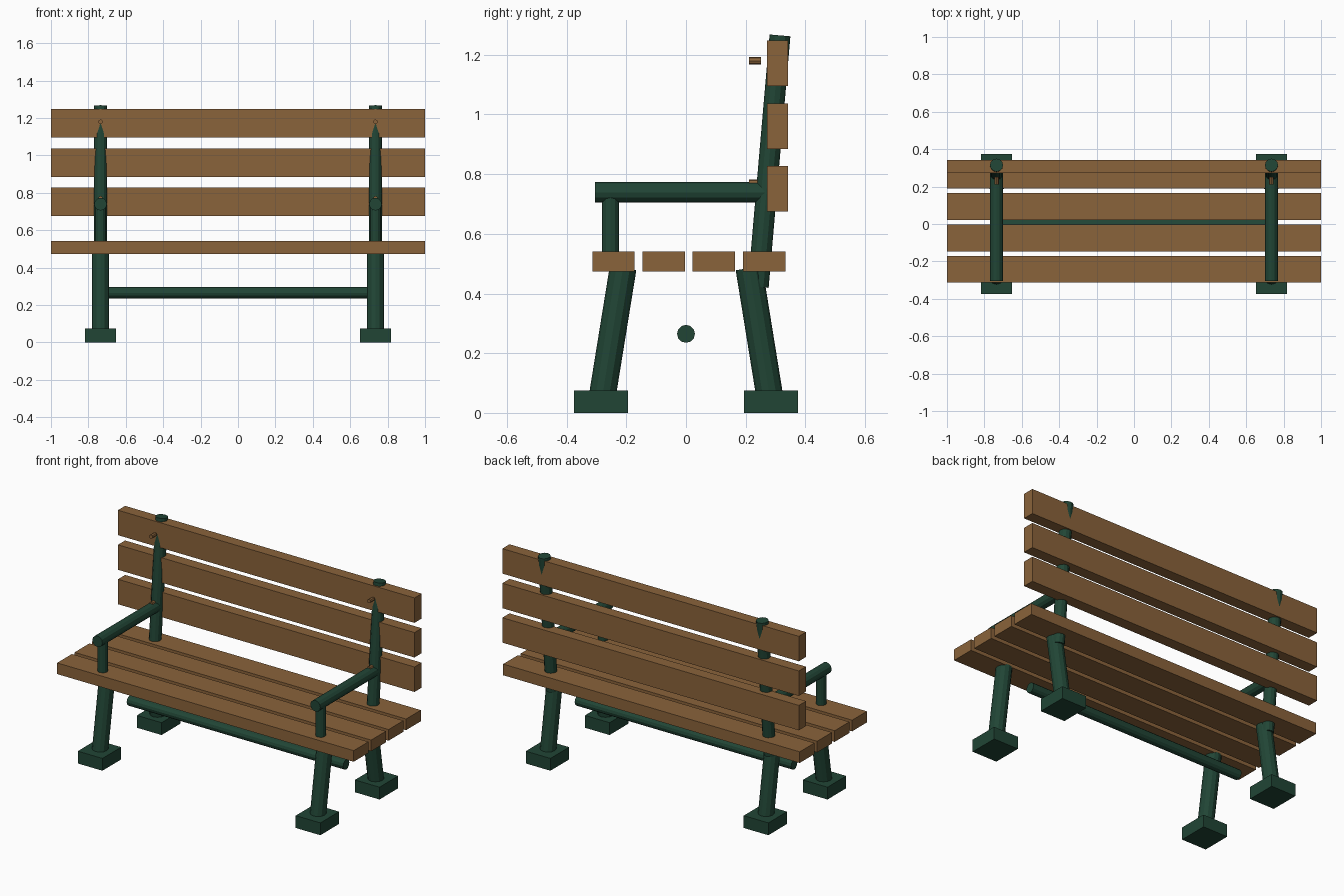
import bpy
from mathutils import Vector

if "Cube" in bpy.data.objects:
    bpy.data.objects.remove(bpy.data.objects["Cube"])


def material(name, rgb):
    m = bpy.data.materials.new(name)
    m.diffuse_color = (*rgb, 1)
    m.use_nodes = True
    m.node_tree.nodes["Principled BSDF"].inputs["Base Color"].default_value = m.diffuse_color
    return m


WOOD = material("brown wood", (0.254, 0.125, 0.043))
GREEN = material("dark green metal", (0.0150, 0.060, 0.036))


def box(name, lo, hi, mat):
    lo, hi = Vector(lo), Vector(hi)
    bpy.ops.mesh.primitive_cube_add(size=1, location=(lo + hi) / 2)
    ob = bpy.context.object
    ob.name = name
    ob.scale = hi - lo
    bpy.ops.object.transform_apply(location=False, rotation=False)
    ob.data.materials.append(mat)


def rod(name, a, b, radius, mat, sides=12):
    a, b = Vector(a), Vector(b)
    d = b - a
    bpy.ops.mesh.primitive_cylinder_add(
        vertices=sides, radius=radius, depth=d.length, location=(a + b) / 2,
        rotation=d.to_track_quat('Z', 'Y').to_euler())
    ob = bpy.context.object
    ob.name = name
    ob.data.materials.append(mat)


# Seat slats
for i in range(4):
    y = -0.243 + i * 0.1683
    box("seat_slat", (-1, y - 0.071, 0.473), (1, y + 0.071, 0.541), WOOD)

# Backrest slats
for z in (0.751, 0.961, 1.172):
    box("back_slat", (-1, 0.272, z - 0.076), (1, 0.341, z + 0.076), WOOD)

for x, side in ((-0.735, "left"), (0.735, "right")):
    # Splayed legs and square feet
    for s, end in ((-1, "front"), (1, "rear")):
        box(f"{side}_{end}_foot", (x - 0.083, s * 0.285 - 0.09, 0),
            (x + 0.083, s * 0.285 + 0.09, 0.075), GREEN)
        rod(f"{side}_{end}_leg", (x, s * 0.283, 0.04), (x, s * 0.211, 0.485), 0.045, GREEN)
    # Leaning back post
    rod(f"{side}_back_post", (x, 0.242, 0.422), (x, 0.315, 1.265), 0.035, GREEN)
    # Armrest and its support
    rod(f"{side}_armrest", (x, -0.305, 0.739), (x, 0.272, 0.739), 0.034, GREEN)
    rod(f"{side}_arm_support", (x, -0.253, 0.50), (x, -0.253, 0.739), 0.029, GREEN)
    # Small bolts in front of the post
    for z in (0.77, 1.18):
        rod(f"{side}_bolt", (x, 0.211, z), (x, 0.251, z), 0.012, WOOD, 8)

# Crossbar under the seat
rod("crossbar", (-0.73, 0, 0.265), (0.73, 0, 0.265), 0.03, GREEN)
